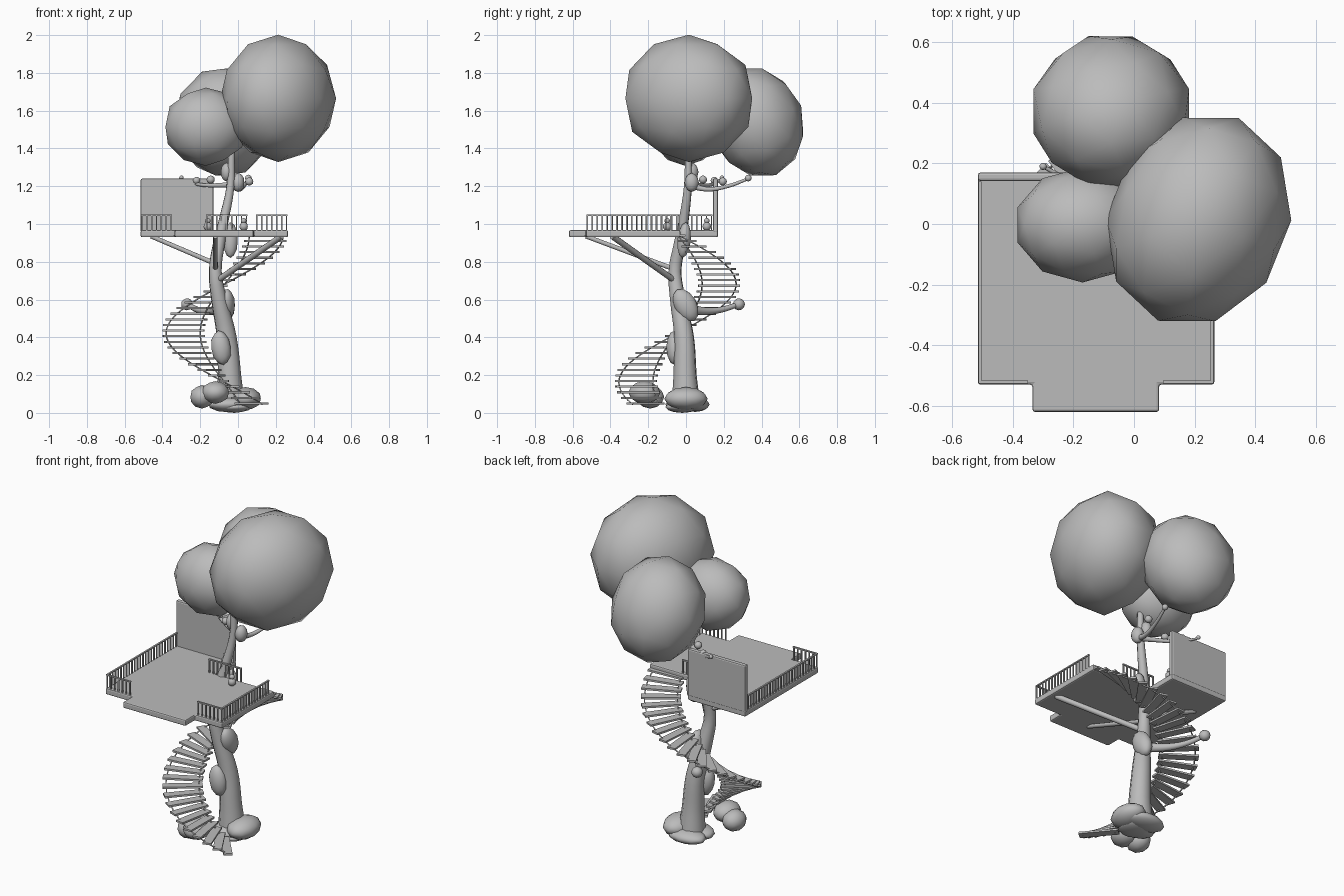
import bpy, bmesh, math
from mathutils import Vector, Matrix

if "Cube" in bpy.data.objects:
    bpy.data.objects.remove(bpy.data.objects["Cube"])

# single flat colour
grey = bpy.data.materials.new("plain grey")
grey.diffuse_color = (0.5, 0.5, 0.5, 1)
grey.use_nodes = True
grey.node_tree.nodes["Principled BSDF"].inputs["Base Color"].default_value = grey.diffuse_color


def finish(bm, name, smooth=False):
    bmesh.ops.recalc_face_normals(bm, faces=bm.faces)
    for f in bm.faces:
        f.smooth = smooth
    me = bpy.data.meshes.new(name)
    bm.to_mesh(me)
    bm.free()
    me.materials.append(grey)
    ob = bpy.data.objects.new(name, me)
    bpy.context.collection.objects.link(ob)
    return ob


def blob(name, c, r, rot=(0, 0, 0)):
    bm = bmesh.new()
    bmesh.ops.create_icosphere(bm, subdivisions=2, radius=1)
    ob = finish(bm, name, True)
    ob.location, ob.scale, ob.rotation_euler = c, r, rot
    return ob


def add_box(bm, lo, hi):
    lo, hi = Vector(lo), Vector(hi)
    m = Matrix.Translation((lo + hi) / 2) @ Matrix.Diagonal((*(hi - lo), 1))
    bmesh.ops.create_cube(bm, size=1, matrix=m)


def tube(name, pts, sides=3):
    """Smooth tapering limb through (x, y, z, radius) points."""
    cu = bpy.data.curves.new(name, 'CURVE')
    cu.dimensions = '3D'
    cu.bevel_depth = 1
    cu.bevel_resolution = sides
    cu.resolution_u = 4
    cu.use_fill_caps = True
    sp = cu.splines.new('BEZIER')
    sp.bezier_points.add(len(pts) - 1)
    for p, (x, y, z, r) in zip(sp.bezier_points, pts):
        p.co = (x, y, z)
        p.radius = r
        p.handle_left_type = p.handle_right_type = 'AUTO'
    cu.materials.append(grey)
    ob = bpy.data.objects.new(name, cu)
    bpy.context.collection.objects.link(ob)
    bpy.ops.object.select_all(action='DESELECT')
    ob.select_set(True)
    bpy.context.view_layer.objects.active = ob
    bpy.ops.object.convert(target='MESH')
    bpy.ops.object.shade_smooth_by_angle(angle=math.radians(50))


# trunk and branches
tube("trunk", [(-0.04, 0, 0.03, .078), (-.045, -.005, .2, .062), (-.06, -.01, .4, .053),
               (-.1, -.043, .6, .042), (-.12, -.058, .75, .034), (-.1, -.032, .9, .032),
               (-.08, -.015, 1.0, .027), (-.04, .01, 1.2, .021), (-.035, .013, 1.35, .018),
               (-.03, .02, 1.5, .015)])
tube("lower_branch", [(-.08, -.01, .56, .03), (-.14, .08, .54, .022),
                      (-.21, .18, .545, .016), (-.27, .28, .575, .013)])
tube("back_branch", [(-.01, .02, 1.21, .02), (.005, .1, 1.185, .013),
                     (.03, .22, 1.2, .01), (.055, .33, 1.24, .008)])
tube("left_branch", [(-.02, .03, 1.21, .018), (-.1, .075, 1.205, .012),
                     (-.21, .14, 1.21, .009), (-.3, .19, 1.24, .006)])
for i, (c, r) in enumerate([((-.27, .28, .575), .032), ((.055, .33, 1.243), .018),
                            ((-.3, .19, 1.245), .012), ((-.22, .15, 1.23), .02),
                            ((-.145, .09, 1.235), .022), ((.06, .195, 1.225), .022)]):
    blob(f"branch_bud_{i}", c, (r, r, r))

# swellings on the trunk
for i, (c, r, rot) in enumerate([
        ((-.09, -.06, .345), (.053, .045, .092), (0, -.15, 0)),
        ((-.06, -.002, .57), (.045, .06, .095), (.5, 0, 0)),
        ((-.04, -.01, .915), (.04, .036, .095), (-.1, 0, 0)),
        ((-.06, .03, 1.275), (.032, .036, .05), (0, 0, 0)),
        ((0, .03, 1.22), (.035, .038, .05), (0, 0, 0))]):
    blob(f"trunk_burl_{i}", c, r, rot)

# roots and base stones
for i, (c, r) in enumerate([((.04, .0, .075), (.085, .115, .062)),
                            ((-.04, .05, .045), (.12, .075, .04)),
                            ((-.05, -.03, .045), (.11, .08, .042)),
                            ((-.19, -.19, .085), (.065, .075, .062)),
                            ((-.12, -.22, .108), (.075, .085, .06)),
                            ((-.02, -.02, .03), (.09, .09, .03))]):
    blob(f"root_{i}", c, r)

# leaf crowns
blob("large_crown", (.213, .015, 1.665), (.3, .36, .337), (0, 0, -.38))
blob("back_crown", (-.075, .372, 1.54), (.27, .253, .30), (.35, 0, 0))
blob("small_crown", (-.17, -.003, 1.515), (.225, .19, .207))

# deck: one outline with a front step and a notch at the back for trunk and stair
outline = [(-.515, -.53), (-.335, -.53), (-.335, -.62), (.083, -.62), (.083, -.53),
           (.265, -.53), (.265, -.03), (-.13, -.03), (-.13, .17), (-.515, .17)]
bm = bmesh.new()
f = bm.faces.new([bm.verts.new((x, y, .93)) for x, y in outline])
ex = bmesh.ops.extrude_face_region(bm, geom=[f])
bmesh.ops.translate(bm, vec=(0, 0, .037),
                    verts=[v for v in ex['geom'] if isinstance(v, bmesh.types.BMVert)])
deck = finish(bm, "deck")
# back wall
bm = bmesh.new()
add_box(bm, (-.515, .142, .955), (-.13, .17, 1.24))
wall = finish(bm, "back_wall")
for ob in (deck, wall):
    b = ob.modifiers.new("soft edge", 'BEVEL')
    b.width, b.segments = .008, 2


# railings: thin posts with a slim top rail
def railing(name, a, b):
    a, b = Vector(a), Vector(b)
    bm = bmesh.new()
    n = max(2, round((b - a).length / .026))
    for i in range(n + 1):
        p = a.lerp(b, i / n)
        add_box(bm, (p.x - .0035, p.y - .0035, .96), (p.x + .0035, p.y + .0035, 1.045))
    lo = (min(a.x, b.x) - .005, min(a.y, b.y) - .005, 1.043)
    hi = (max(a.x, b.x) + .005, max(a.y, b.y) + .005, 1.05)
    add_box(bm, lo, hi)
    finish(bm, name)


railing("left_railing", (-.508, -.522), (-.508, .135))
railing("front_left_railing", (-.508, -.522), (-.355, -.522))
railing("front_right_railing", (.1, -.522), (.257, -.522))
railing("right_railing", (.257, -.522), (.257, -.08))
railing("inner_railing", (-.165, -.036), (.045, -.036))

# pots on the deck
for i, (x, y) in enumerate([(-.16, .11), (.03, -.1)]):
    blob(f"pot_{i}", (x, y, .987), (.023, .023, .024))
    blob(f"pot_top_{i}", (x, y, 1.017), (.015, .015, .015))

# struts under the deck
tube("left_strut", [(-.12, -.055, .79, .013), (-.46, -.03, .935, .012)])
tube("front_strut", [(-.12, -.06, .76, .013), (-.12, -.53, .935, .012)])
tube("right_strut", [(-.11, -.06, .7, .016), (.23, -.39, .935, .016)])

# spiral stair winding round the trunk, with two thin stringers
bm = bmesh.new()
N = 31
rails = {.13: [], .31: []}
for i in range(N):
    t = i / (N - 1)
    ang, z = math.radians(-50 - 307 * t), .05 + .89 * t
    m = (Matrix.Translation((-.07, -.045, z)) @ Matrix.Rotation(ang, 4, 'Z')
         @ Matrix.Translation((.22, 0, 0)) @ Matrix.Diagonal((.22, .05, .011, 1)))
    bmesh.ops.create_cube(bm, size=1, matrix=m)
    for r, pts in rails.items():
        pts.append((-.07 + r * math.cos(ang), -.045 + r * math.sin(ang), z - .005, .004))
finish(bm, "spiral_stair")
tube("inner_stringer", rails[.13], 0)
tube("outer_stringer", rails[.31], 0)
